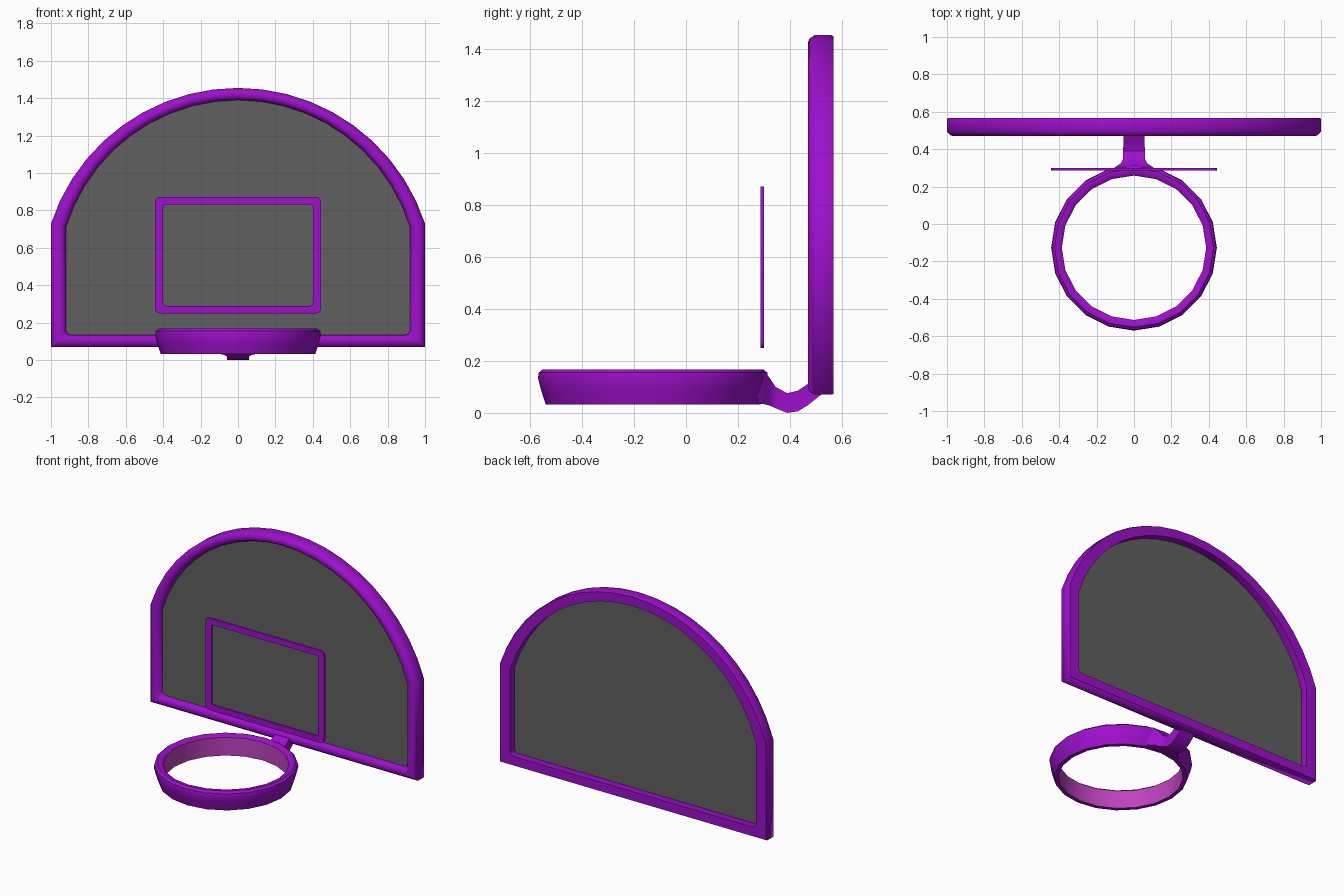
import bpy
import math

cube = bpy.data.objects.get("Cube")
if cube:
    bpy.data.objects.remove(cube, do_unlink=True)


def material(name, colour):
    m = bpy.data.materials.new(name)
    m.use_nodes = True
    m.diffuse_color = (*colour, 1)
    m.node_tree.nodes["Principled BSDF"].inputs["Base Color"].default_value = (*colour, 1)
    return m


purple = material("purple", (0.34, 0.005, 0.6))
grey = material("dark grey", (0.115, 0.115, 0.115))
pink = material("pink", (0.52, 0.055, 0.52))


def build(name, verts, faces, mats, smooth=30):
    """Make an object, weld it, fix its normals and shade it."""
    me = bpy.data.meshes.new(name)
    me.from_pydata(verts, [], faces)
    ob = bpy.data.objects.new(name, me)
    bpy.context.collection.objects.link(ob)
    for m in mats:
        me.materials.append(m)
    bpy.ops.object.select_all(action='DESELECT')
    ob.select_set(True)
    bpy.context.view_layer.objects.active = ob
    bpy.ops.object.mode_set(mode='EDIT')
    bpy.ops.mesh.select_all(action='SELECT')
    bpy.ops.mesh.remove_doubles(threshold=0.0005)
    bpy.ops.mesh.normals_make_consistent(inside=False)
    bpy.ops.object.mode_set(mode='OBJECT')
    if smooth:
        bpy.ops.object.shade_smooth_by_angle(angle=math.radians(smooth))
    return ob


def loft(sections, closed):
    """Join equal closed cross-sections; cap the ends of an open run."""
    n, k = len(sections), len(sections[0])
    verts = [v for s in sections for v in s]
    faces = []
    for i in range(n if closed else n - 1):
        j = (i + 1) % n
        for a in range(k):
            b = (a + 1) % k
            faces.append((i * k + a, i * k + b, j * k + b, j * k + a))
    if not closed:
        faces += [tuple(range(k)), tuple(range((n - 1) * k, n * k))]
    return verts, faces


def border(outer, inner, profile):
    """Sweep a (blend, y) profile between two matching x-z outlines."""
    return loft([[(o[0] + (i[0] - o[0]) * t, y, o[1] + (i[1] - o[1]) * t)
                  for t, y in profile] for o, i in zip(outer, inner)], True)


def board_outline(half, bottom, shoulder, top, corner, steps=20):
    """Straight sides under a circular arc, with small rounded bottom corners."""
    rise = top - shoulder
    radius = (half * half + rise * rise) / (2 * rise)
    end = math.asin(half / radius)
    pts = []
    for i in range(steps + 1):
        a = end - 2 * end * i / steps
        pts.append((radius * math.sin(a), top - radius + radius * math.cos(a)))
    left = [(-half, bottom + corner), (-half + corner * 0.3, bottom + corner * 0.3),
            (-half + corner, bottom)]
    return pts + left + [(-x, z) for x, z in reversed(left)]


def rounded_rect(x, z0, z1, r, steps=4):
    pts = []
    for q, (cx, cz) in enumerate([(x - r, z1 - r), (r - x, z1 - r),
                                  (r - x, z0 + r), (x - r, z0 + r)]):
        for i in range(steps + 1):
            a = math.pi / 2 * (q + i / steps)
            pts.append((cx + r * math.cos(a), cz + r * math.sin(a)))
    return pts


# Board frame, rounded on the front and flat on the back
outer = board_outline(1.0, 0.07, 0.73, 1.455, 0.0)
inner = board_outline(0.92, 0.135, 0.71, 1.39, 0.025)
frame_profile = [(0.06, 0.568), (0, 0.56), (0, 0.495), (0.2, 0.476), (0.4, 0.47),
                 (0.65, 0.47), (0.85, 0.478), (1, 0.497), (1, 0.568)]
build("board_frame", *border(outer, inner, frame_profile), [purple], 45)

# Board panel inside the frame
edge = board_outline(0.93, 0.125, 0.71, 1.4, 0.025)
build("board_panel", *loft([[(x, y, z) for x, z in edge] for y in (0.507, 0.517)], False),
      [grey], 0)

# Target rectangle standing in front of the board
build("target_rectangle",
      *border(rounded_rect(0.443, 0.25, 0.872, 0.025), rounded_rect(0.4, 0.29, 0.832, 0.018),
              [(0, 0.3), (0, 0.286), (1, 0.286), (1, 0.3)]), [purple])

# Hoop, a revolved band with a pink inner wall
CY, SIDES = -0.127, 20
hoop_profile = [(0.386, 0.155), (0.386, 0.032), (0.413, 0.032), (0.432, 0.09),
                (0.443, 0.135), (0.44, 0.155), (0.425, 0.168), (0.402, 0.168)]
rings = []
for s in range(SIDES):
    a = 2 * math.pi * s / SIDES
    rings.append([(r * math.cos(a), CY + r * math.sin(a), z) for r, z in hoop_profile])
hoop = build("hoop", *loft(rings, True), [purple, pink], 40)
for p in hoop.data.polygons:
    if all(math.hypot(hoop.data.vertices[v].co.x, hoop.data.vertices[v].co.y - CY) < 0.39
           for v in p.vertices):
        p.material_index = 1

# Curved arm from hoop to board: y, half width, low z, high z
stations = [(0.275, 0.13, 0.035, 0.155), (0.305, 0.1, 0.033, 0.158), (0.325, 0.07, 0.027, 0.13),
            (0.345, 0.06, 0.018, 0.1), (0.39, 0.058, 0, 0.076), (0.43, 0.057, 0.006, 0.085),
            (0.47, 0.056, 0.03, 0.112), (0.52, 0.055, 0.07, 0.13)]
build("hoop_arm", *loft([[(-w, y, lo), (w, y, lo), (w, y, hi), (-w, y, hi)]
                         for y, w, lo, hi in stations], False), [purple], 40)
